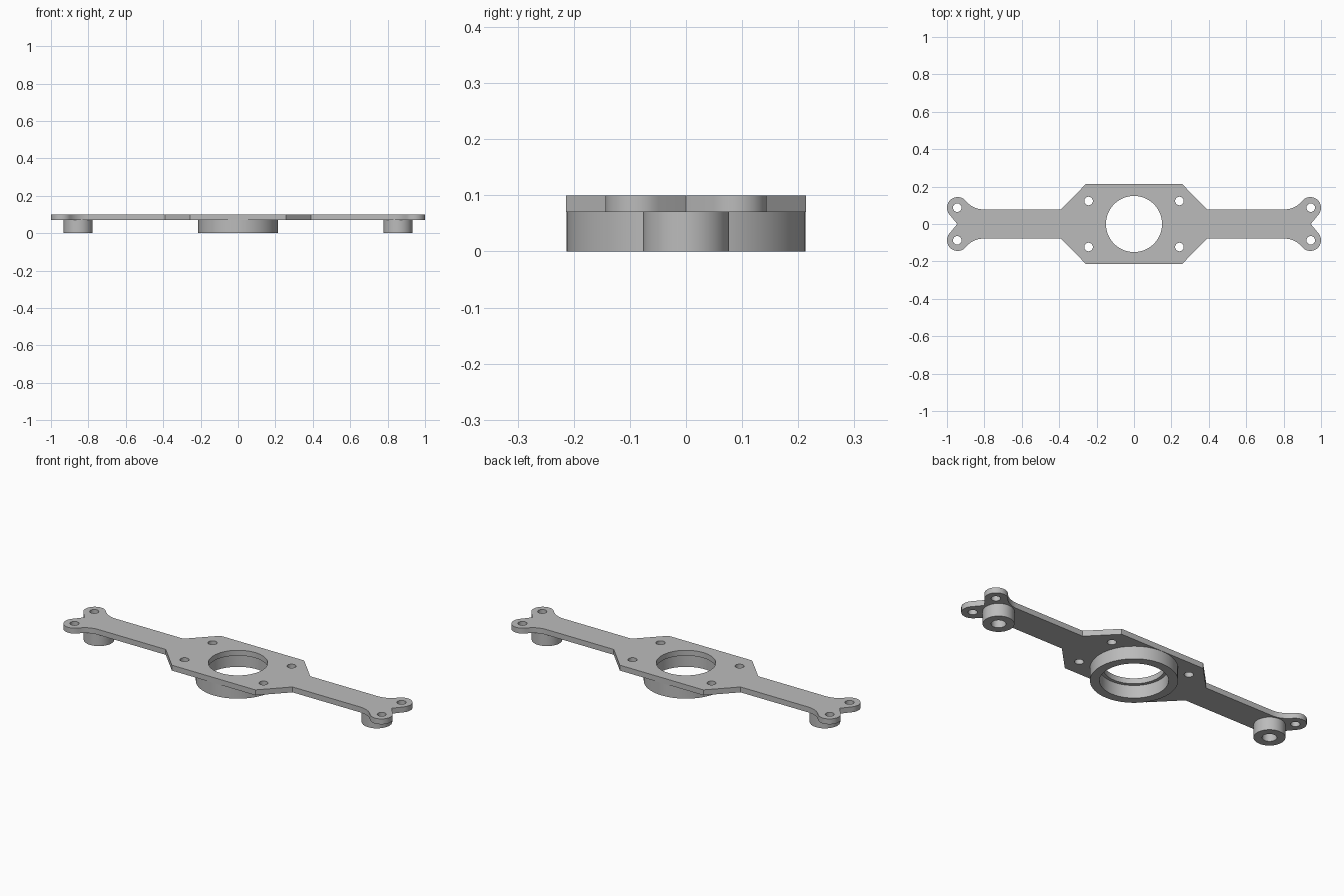
import bpy, bmesh
from math import sin, cos, radians, tau

cube = bpy.data.objects.get("Cube")
if cube:
    bpy.data.objects.remove(cube, do_unlink=True)

grey = bpy.data.materials.new("plain grey")
grey.use_nodes = True
colour = (0.5, 0.5, 0.5, 1)
grey.diffuse_color = colour
grey.node_tree.nodes["Principled BSDF"].inputs["Base Color"].default_value = colour


def arc(cx, cy, r, start, end, n=16):
    """Points along an arc, angles in degrees."""
    angles = [radians(start + (end - start) * i / n) for i in range(n + 1)]
    return [(cx + r * cos(a), cy + r * sin(a)) for a in angles]


def circle(cx, cy, r, n=48):
    return [(cx + r * cos(tau * i / n), cy + r * sin(tau * i / n)) for i in range(n)]


def slab(name, loops, bottom, top):
    """Extrude a flat outline; the loops inside it become holes."""
    curve = bpy.data.curves.new(name, 'CURVE')
    curve.dimensions = '2D'
    curve.fill_mode = 'BOTH'
    curve.extrude = (top - bottom) / 2
    for loop in loops:
        spline = curve.splines.new('POLY')
        spline.points.add(len(loop) - 1)
        for point, (x, y) in zip(spline.points, loop):
            point.co = (x, y, 0, 1)
        spline.use_cyclic_u = True
    obj = bpy.data.objects.new(name, curve)
    bpy.context.collection.objects.link(obj)
    bpy.ops.object.select_all(action='DESELECT')
    obj.select_set(True)
    bpy.context.view_layer.objects.active = obj
    bpy.ops.object.convert(target='MESH')
    obj = bpy.context.object
    # Weld the caps to the walls and seat the part at its height
    bm = bmesh.new()
    bm.from_mesh(obj.data)
    bmesh.ops.remove_doubles(bm, verts=bm.verts[:], dist=0.0001)
    bmesh.ops.recalc_face_normals(bm, faces=bm.faces[:])
    bmesh.ops.translate(bm, verts=bm.verts[:], vec=(0, 0, (top + bottom) / 2))
    bm.to_mesh(obj.data)
    bm.free()
    obj.data.materials.clear()
    obj.data.materials.append(grey)
    bpy.ops.object.shade_smooth_by_angle(angle=radians(30))
    return obj


# Plate outline: one quarter from the notch to the body, then mirrored
quarter = [(0.945, 0)]
quarter += arc(0.943, 0.087, 0.057, -41, 141)
quarter += arc(0.805, 0.198, 0.12, -39, -90, 10)[1:]
quarter += [(0.39, 0.078), (0.257, 0.214)]
half = quarter + [(-x, y) for x, y in reversed(quarter)]
outline = half + [(x, -y) for x, y in reversed(half[1:-1])]

# Bearing opening, bolt holes and ear holes
holes = [circle(0, 0, 0.15, 64)]
for sx in (-1, 1):
    for sy in (-1, 1):
        holes.append(circle(sx * 0.243, sy * 0.123, 0.023, 24))
        holes.append(circle(sx * 0.945, sy * 0.087, 0.023, 24))
slab("mounting_plate", [outline] + holes, 0.07, 0.1)

# Bearing ring and end bosses under the plate
slab("bearing_ring", [circle(0, 0, 0.213, 64), circle(0, 0, 0.167, 64)], 0, 0.07)
for side, x in (("left", 0.855), ("right", -0.855)):
    slab(side + "_boss", [circle(x, 0, 0.077), circle(x, 0, 0.036, 32)], 0, 0.07)
